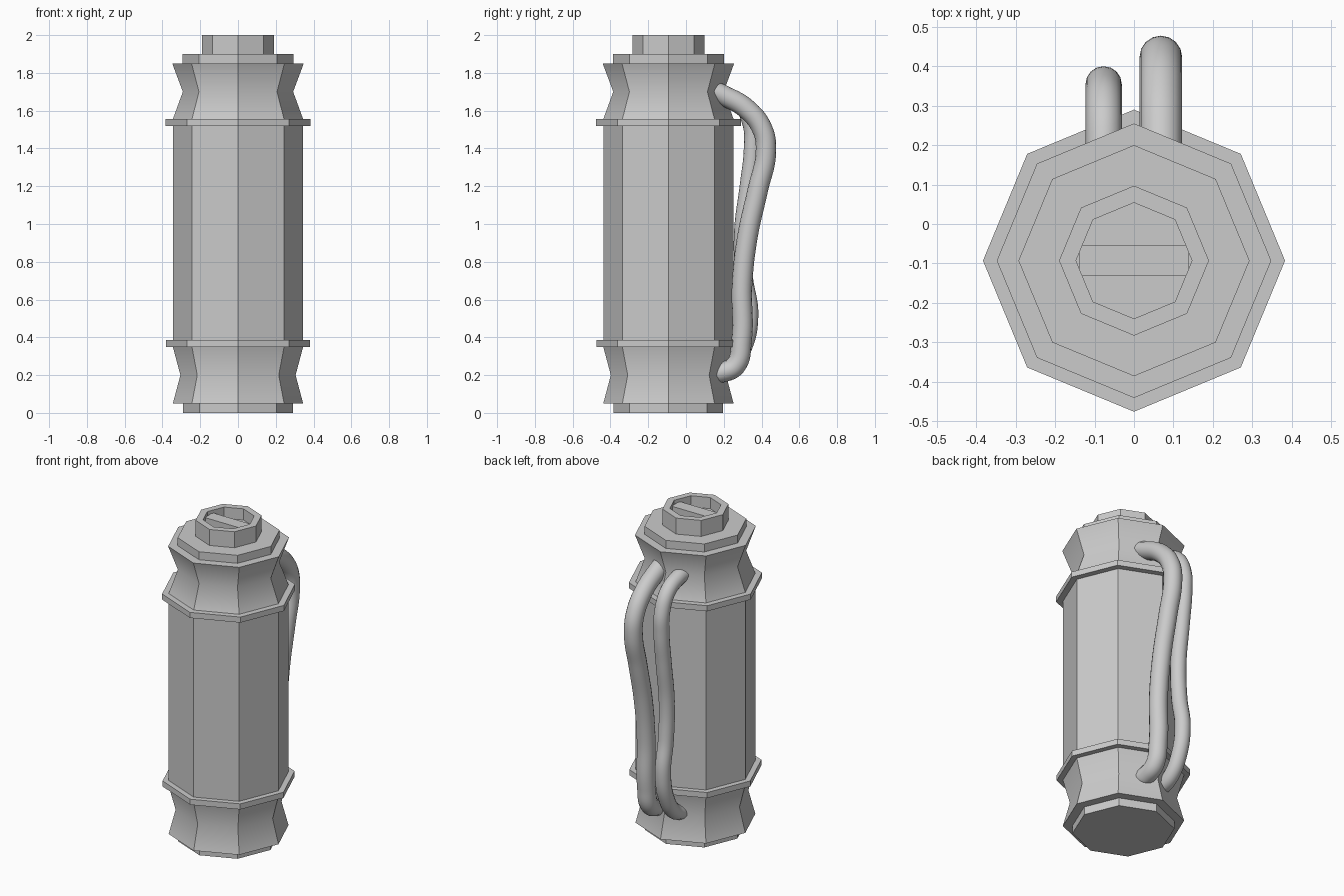
import bpy, bmesh
from math import sin, cos, pi, radians

if "Cube" in bpy.data.objects:
    bpy.data.objects.remove(bpy.data.objects["Cube"])

CY = -0.093   # canister axis
SIDES = 8


def lathe(name, profile, cap_bottom=True, cap_top=True):
    """Octagonal solid from (radius, z) points, corners on the axes."""
    bm = bmesh.new()
    rings = [[bm.verts.new((r * cos(2 * pi * i / SIDES), CY + r * sin(2 * pi * i / SIDES), z))
              for i in range(SIDES)] for r, z in profile]
    for a, b in zip(rings, rings[1:]):
        for i in range(SIDES):
            j = (i + 1) % SIDES
            bm.faces.new((a[i], a[j], b[j], b[i]))
    if cap_bottom:
        bm.faces.new(rings[0][::-1])
    if cap_top:
        bm.faces.new(rings[-1])
    mesh = bpy.data.meshes.new(name)
    bm.to_mesh(mesh)
    bm.free()
    ob = bpy.data.objects.new(name, mesh)
    bpy.context.collection.objects.link(ob)
    smooth(ob, 40)
    return ob


def select(ob):
    bpy.ops.object.select_all(action='DESELECT')
    ob.select_set(True)
    bpy.context.view_layer.objects.active = ob


def smooth(ob, angle):
    select(ob)
    bpy.ops.object.shade_smooth_by_angle(angle=radians(angle))


def tube(name, x, radius, path):
    """Round hose through (y, z) points at constant x."""
    cu = bpy.data.curves.new(name, 'CURVE')
    cu.dimensions = '3D'
    cu.bevel_depth = radius
    cu.bevel_resolution = 6
    cu.resolution_u = 8
    cu.use_fill_caps = True
    sp = cu.splines.new('BEZIER')
    sp.bezier_points.add(len(path) - 1)
    for p, (y, z) in zip(sp.bezier_points, path):
        p.co = (x, y, z)
        p.handle_left_type = p.handle_right_type = 'AUTO'
    ob = bpy.data.objects.new(name, cu)
    bpy.context.collection.objects.link(ob)
    select(ob)
    bpy.ops.object.convert(target='MESH')
    smooth(bpy.context.object, 40)


# Main canister: foot, waisted ends, collars, straight barrel, shoulder
lathe("canister_body", [
    (0.290, 0.0), (0.290, 0.05),
    (0.345, 0.05), (0.305, 0.20), (0.345, 0.35),
    (0.380, 0.35), (0.380, 0.385),
    (0.345, 0.385), (0.345, 1.52),
    (0.383, 1.52), (0.383, 1.555),
    (0.345, 1.555), (0.292, 1.70), (0.348, 1.85),
    (0.293, 1.85), (0.293, 1.90)])

# Top cap with a recess
lathe("top_cap", [(0.19, 1.90), (0.19, 2.0), (0.147, 2.0), (0.147, 1.93)],
      cap_bottom=False)

# Grip bar across the recess
bpy.ops.mesh.primitive_cube_add(size=1, location=(0, CY, 1.955))
bar = bpy.context.object
bar.name = "cap_grip_bar"
bar.scale = (0.276, 0.078, 0.05)

# Two hoses on the back
tube("large_hose", 0.068, 0.054, [
    (0.13, 1.71), (0.20, 1.68), (0.32, 1.61), (0.405, 1.50), (0.423, 1.38),
    (0.38, 1.18), (0.325, 0.93), (0.297, 0.68), (0.294, 0.38),
    (0.262, 0.25), (0.19, 0.215), (0.13, 0.21)])
tube("small_hose", -0.077, 0.046, [
    (0.13, 1.69), (0.20, 1.68), (0.29, 1.635), (0.345, 1.53), (0.352, 1.40),
    (0.33, 1.20), (0.30, 0.95), (0.308, 0.72), (0.337, 0.52),
    (0.305, 0.35), (0.23, 0.24), (0.13, 0.20)])
